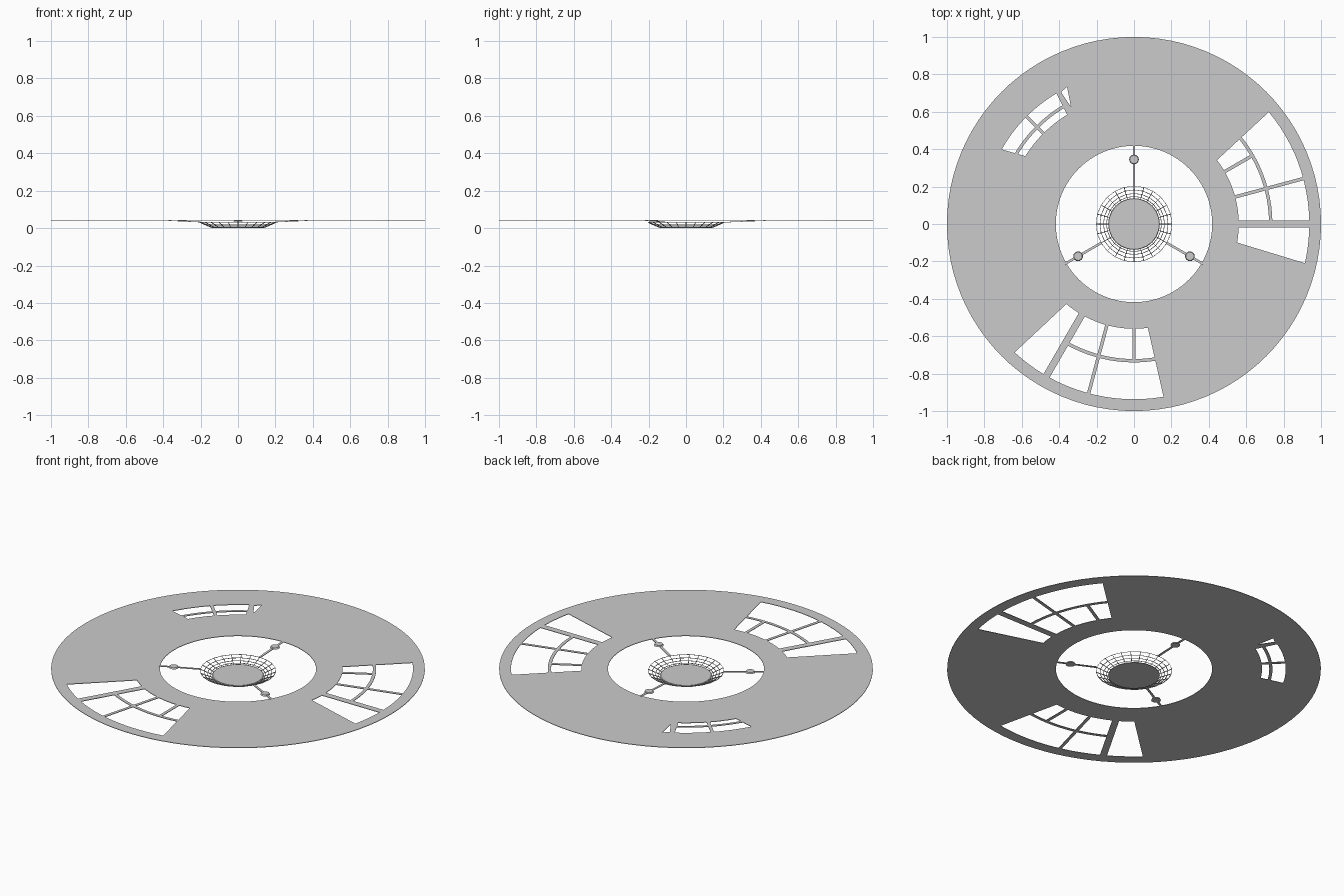
import bpy, bmesh
from math import sin, cos, radians
from mathutils import Matrix, Vector

if "Cube" in bpy.data.objects:
    bpy.data.objects.remove(bpy.data.objects["Cube"])

Z = 0.04      # height of the flat ring
T = 0.003     # sheet thickness


def polar(r, deg):
    return (r * cos(radians(deg)), r * sin(radians(deg)))


def arc(r, a0, a1, n=12):
    return [polar(r, a0 + (a1 - a0) * i / n) for i in range(n + 1)]


def window(ri, ro, i0, i1, o0, o1, rot=0):
    return arc(ro, o0 + rot, o1 + rot) + arc(ri, i1 + rot, i0 + rot)


def circle(r, n=96):
    return arc(r, 0, 360, n)[:-1]


def sheet(name, loops, z=Z):
    """Thin flat sheet; inner loops become holes."""
    cu = bpy.data.curves.new(name, 'CURVE')
    cu.dimensions = '2D'
    cu.fill_mode = 'BOTH'
    cu.extrude = T / 2
    for pts in loops:
        sp = cu.splines.new('POLY')
        sp.points.add(len(pts) - 1)
        for p, (x, y) in zip(sp.points, pts):
            p.co = (x, y, 0, 1)
        sp.use_cyclic_u = True
    ob = bpy.data.objects.new(name, cu)
    ob.location.z = z
    bpy.context.collection.objects.link(ob)
    bpy.ops.object.select_all(action='DESELECT')
    ob.select_set(True)
    bpy.context.view_layer.objects.active = ob
    bpy.ops.object.convert(target='MESH')
    return ob


def bar(name, r0, r1, deg, w, z0=Z, z1=Z, h=T):
    """Radial bar from radius r0 to r1, optionally sloped."""
    a = Vector((*polar(r0, deg), z0))
    b = Vector((*polar(r1, deg), z1))
    d = b - a
    bm = bmesh.new()
    m = (Matrix.Translation((a + b) / 2) @ d.to_track_quat('X', 'Z').to_matrix().to_4x4()
         @ Matrix.Diagonal((d.length, w, h, 1)))
    bmesh.ops.create_cube(bm, size=1, matrix=m)
    return finish(name, bm)


def finish(name, bm):
    me = bpy.data.meshes.new(name)
    bm.to_mesh(me)
    bm.free()
    ob = bpy.data.objects.new(name, me)
    bpy.context.collection.objects.link(ob)
    return ob


# Outer ring with window openings
loops = [circle(1.0), circle(0.418)]
for rot in (0, -120):
    loops.append(window(0.56, 0.937, 2.0, 37.6, 1.2, 39.7, rot))
    loops.append(window(0.56, 0.937, -10.2, -1.8, -12.9, -1.1, rot))
loops.append(window(0.685, 0.812, 121.5, 148, 120.7, 150.6))
loops.append([(-0.358, 0.733), (-0.39, 0.706), (-0.337, 0.626)])
sheet("outer_ring", loops)

# Glazing bars in the two large windows
for i, rot in enumerate((0, -120)):
    bar(f"long_mullion_{i}", 0.55, 0.945, 15 + rot, 0.018)
    bar(f"short_mullion_{i}", 0.55, 0.73, 30 + rot, 0.018)
    sheet(f"curved_mullion_{i}", [window(0.722, 0.74, 1, 39.3, 1, 39.3, rot)])

# Glazing bars in the small window
bar("small_mullion", 0.68, 0.82, 135, 0.018)
sheet("small_curved_mullion", [window(0.724, 0.741, 120.5, 150, 120.5, 150)])

# Three struts with round joints carrying the basket
for i, deg in enumerate((90, 210, 330)):
    bar(f"strut_{i}", 0.20, 0.425, deg, 0.013, 0.031, 0.041, 0.003)
    bm = bmesh.new()
    bmesh.ops.create_cone(bm, cap_ends=True, segments=16, radius1=0.026, radius2=0.022,
                          depth=0.008,
                          matrix=Matrix.Translation((*polar(0.345, deg), 0.039)))
    finish(f"strut_joint_{i}", bm)

# Central wire basket: conical grid turned into a lattice
profile = [(0.136, 0.003), (0.147, 0.006), (0.163, 0.013), (0.182, 0.021), (0.203, 0.031)]
N = 24
bm = bmesh.new()
rings = [[bm.verts.new((*polar(r, 360 * i / N), z)) for i in range(N)] for r, z in profile]
for lo, hi in zip(rings, rings[1:]):
    for i in range(N):
        j = (i + 1) % N
        bm.faces.new((lo[i], lo[j], hi[j], hi[i]))
basket = finish("basket_lattice", bm)
wire = basket.modifiers.new("lattice", 'WIREFRAME')
wire.thickness = 0.005
wire.use_even_offset = False

# Basket floor
sheet("basket_floor", [circle(0.138, 48)], T / 2)
